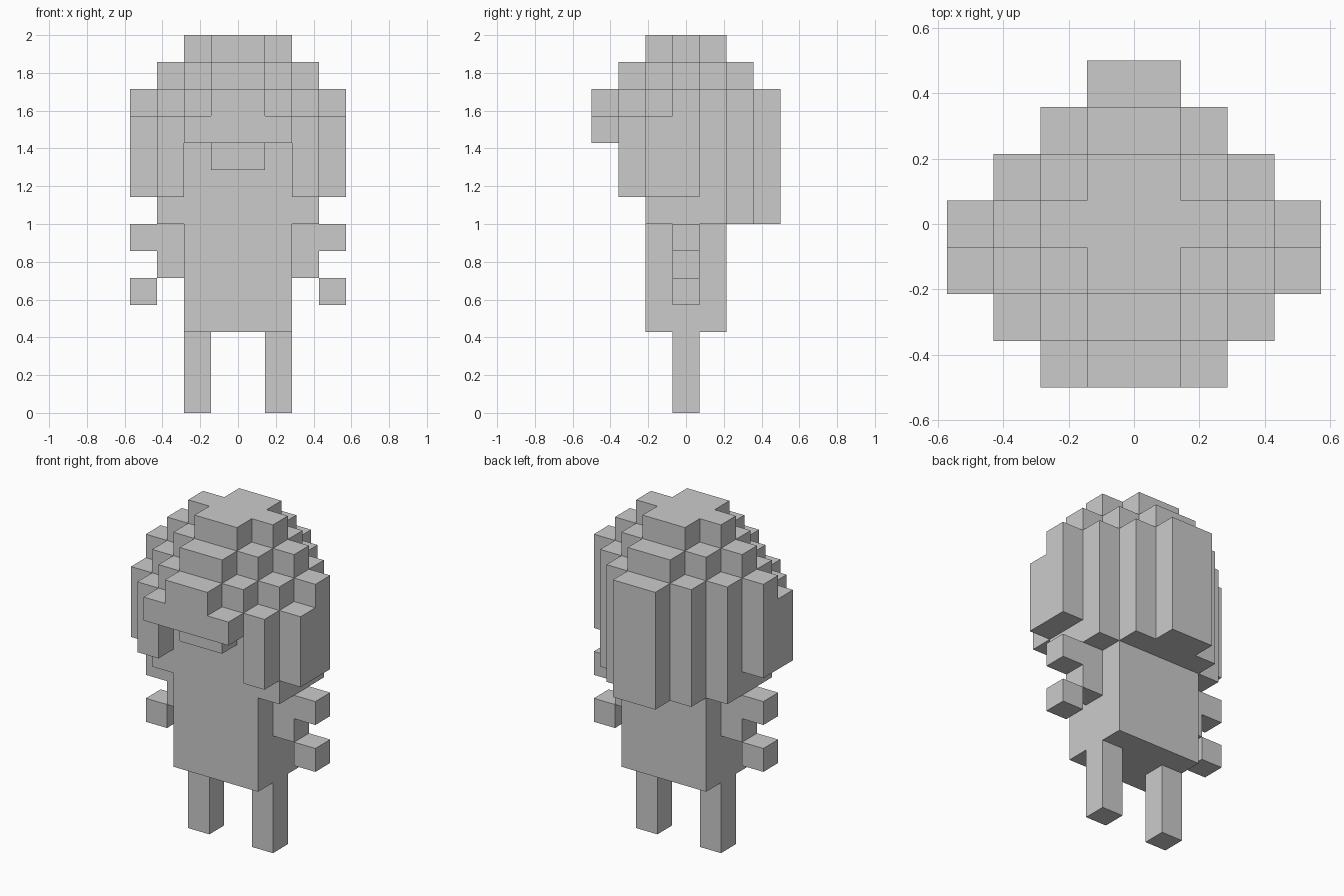
import bpy, bmesh
from itertools import product
from mathutils import Vector

if "Cube" in bpy.data.objects:
    bpy.data.objects.remove(bpy.data.objects["Cube"])

U = 1 / 7  # block size

grey = bpy.data.materials.new("light grey")
grey.diffuse_color = (0.6, 0.6, 0.6, 1)
grey.use_nodes = True
grey.node_tree.nodes["Principled BSDF"].inputs["Base Color"].default_value = grey.diffuse_color


def block(x0, x1, y0, y1, z0, z1):
    """Unit cells filling a box; x cells span i..i+1, y cells are centred on j."""
    return set(product(range(x0, x1), range(y0, y1 + 1), range(z0, z1)))


def mirror(cells):
    return {(-1 - x, y, z) for x, y, z in cells}


parts = {}

# Legs
parts["right_leg"] = block(1, 2, 0, 0, 0, 3)
parts["left_leg"] = mirror(parts["right_leg"])

# Torso
parts["torso"] = block(-2, 2, -1, 1, 3, 7)

# Arms: upper arm, shoulder stub and hand
parts["right_arm"] = block(2, 3, 0, 0, 5, 7) | block(3, 4, 0, 0, 6, 7) | block(3, 4, 0, 0, 4, 5)
parts["left_arm"] = mirror(parts["right_arm"])

# Head core with nose
parts["head"] = block(-3, 3, -1, 0, 7, 11)
parts["nose"] = block(-1, 1, -2, -2, 9, 10)

# Hair: stepped dome with hanging strands, one extra step wide at the front
hair = set()
for x, y in product(range(-4, 4), range(-3, 4)):
    ax = x if x >= 0 else -1 - x
    d = ax + abs(y)
    if d > (4 if y < 0 else 3):
        continue
    top = 14 - max(0, d - 1)
    if y > 0:
        low = 7                                  # back hair
    elif y == -3 or (y == -2 and ax < 2):
        low = 10                                 # fringe
    elif ax == 3 or y == -2:
        low = 8                                  # side strands
    else:
        low = 11                                 # crown above the head
    hair |= block(x, x + 1, y, y, low, top)
parts["hair"] = hair

solid = set().union(*parts.values())
DIRS = [Vector(d) for d in ((1, 0, 0), (-1, 0, 0), (0, 1, 0), (0, -1, 0), (0, 0, 1), (0, 0, -1))]


def build(name, cells):
    """Outer skin of a set of cells, with flat areas merged."""
    bm = bmesh.new()
    for c in sorted(cells):
        centre = Vector((c[0] + 0.5, c[1], c[2] + 0.5))
        for n in DIRS:
            if tuple(int(a + b) for a, b in zip(c, n)) in solid:
                continue
            s = Vector((n.y, n.z, n.x))
            t = n.cross(s)
            bm.faces.new([bm.verts.new((centre + (n + s * i + t * j) / 2) * U)
                          for i, j in ((-1, -1), (1, -1), (1, 1), (-1, 1))])
    bmesh.ops.remove_doubles(bm, verts=bm.verts, dist=0.001)
    bmesh.ops.dissolve_limit(bm, angle_limit=0.01, verts=bm.verts, edges=bm.edges)
    mesh = bpy.data.meshes.new(name)
    bm.to_mesh(mesh)
    bm.free()
    mesh.materials.append(grey)
    bpy.context.collection.objects.link(bpy.data.objects.new(name, mesh))


for name, cells in parts.items():
    build(name, cells)
